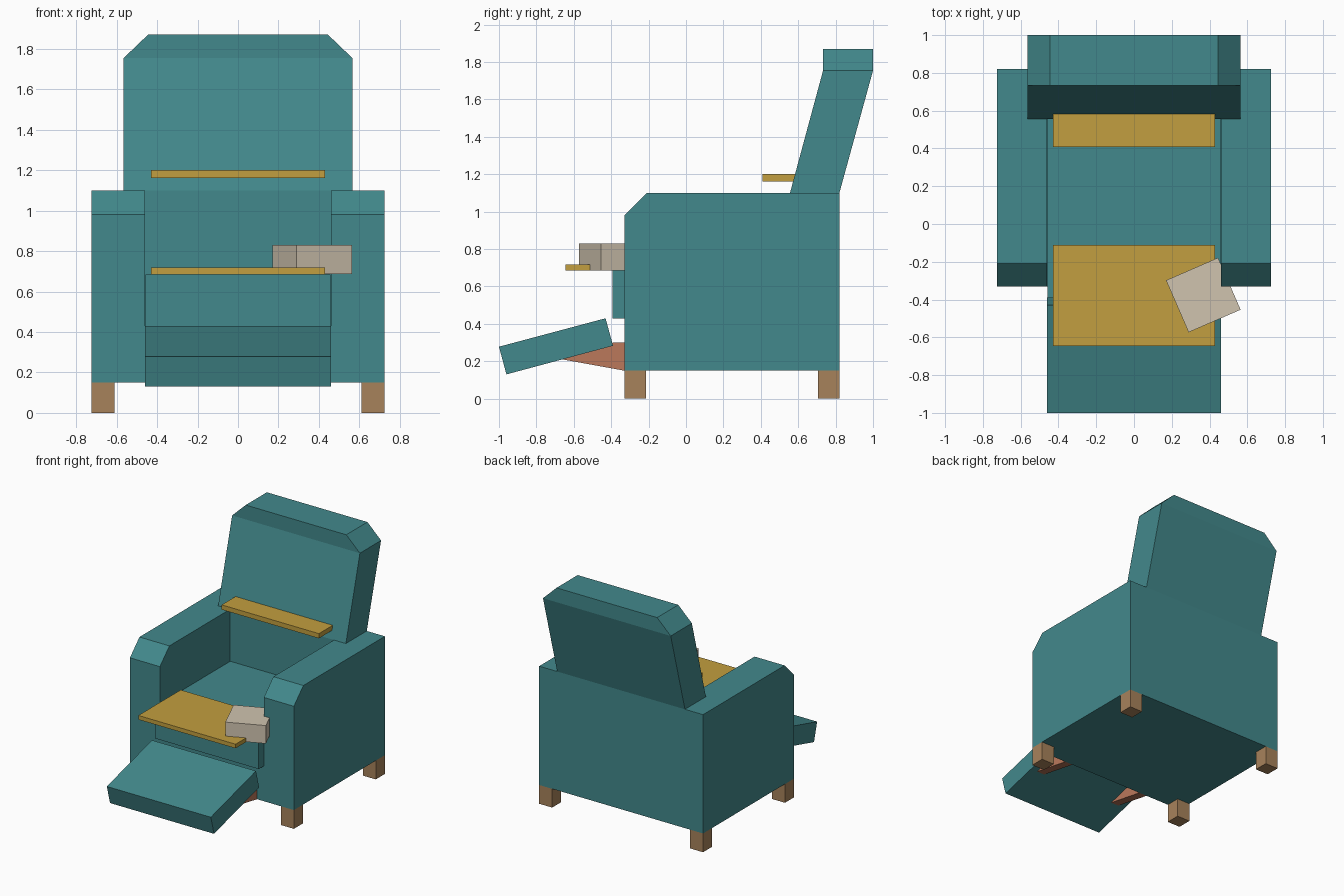
import bpy, math
from mathutils import Matrix, Vector

if "Cube" in bpy.data.objects:
    bpy.data.objects.remove(bpy.data.objects["Cube"], do_unlink=True)


def material(name, color):
    m = bpy.data.materials.new(name)
    m.use_nodes = True
    m.diffuse_color = (*color, 1)
    for n in m.node_tree.nodes:
        if n.type == 'BSDF_PRINCIPLED':
            n.inputs["Base Color"].default_value = (*color, 1)
    return m


teal = material("teal_fabric", (0.055, 0.25, 0.262))
gold = material("gold_board", (0.54, 0.345, 0.05))
wood = material("leg_wood", (0.39, 0.225, 0.105))
rust = material("rust_wood", (0.50, 0.19, 0.105))
beige = material("beige_paper", (0.63, 0.55, 0.43))


def prism(name, profile, x0, x1, mat):
    """Extrude a (y, z) outline along x."""
    n = len(profile)
    verts = [(x, y, z) for x in (x0, x1) for y, z in profile]
    faces = [tuple(range(n))[::-1], tuple(range(n, 2 * n))]
    faces += [(i, (i + 1) % n, n + (i + 1) % n, n + i) for i in range(n)]
    me = bpy.data.meshes.new(name)
    me.from_pydata(verts, [], faces)
    me.materials.append(mat)
    ob = bpy.data.objects.new(name, me)
    bpy.context.scene.collection.objects.link(ob)
    return ob


def box(name, x0, x1, y0, y1, z0, z1, mat):
    return prism(name, [(y0, z0), (y1, z0), (y1, z1), (y0, z1)], x0, x1, mat)


# Arms, legs and footrest brackets, one set per side
arm = [(-0.33, 0.15), (0.82, 0.15), (0.82, 1.1), (-0.21, 1.1), (-0.33, 0.98)]
bracket = [(-0.66, 0.21), (-0.33, 0.15), (-0.33, 0.30), (-0.39, 0.30)]
for side, s in (("left", 1), ("right", -1)):
    def span(a, b):
        return sorted((s * a, s * b))
    prism(side + "_arm", arm, *span(0.46, 0.725), teal)
    prism(side + "_footrest_bracket", bracket, *span(0.33, 0.40), rust)
    box(side + "_front_leg", *span(0.61, 0.725), -0.33, -0.215, 0, 0.15, wood)
    box(side + "_back_leg", *span(0.61, 0.725), 0.705, 0.82, 0, 0.15, wood)

# Body between the arms
box("base", -0.46, 0.46, -0.33, 0.82, 0.15, 0.43, teal)
box("seat", -0.458, 0.458, -0.392, 0.556, 0.43, 0.685, teal)
box("lower_back", -0.46, 0.46, 0.556, 0.82, 0.43, 1.1, teal)

# Leaning backrest with an upright head section whose corners are cut
prism("backrest", [(0.556, 1.1), (0.82, 1.1), (1.0, 1.755), (0.733, 1.755)],
      -0.565, 0.565, teal)
head = prism("headrest", [(0.733, 1.755), (1.0, 1.755), (1.0, 1.87), (0.733, 1.87)],
             -0.565, 0.565, teal)
for v in head.data.vertices:
    if v.co.z > 1.8:
        v.co.x *= 0.445 / 0.565

# Raised footrest
prism("footrest", [(-0.96, 0.13), (-0.39, 0.283), (-0.43, 0.43), (-1.0, 0.278)],
      -0.46, 0.46, teal)

# Boards and the turned box on the seat
box("seat_board", -0.43, 0.43, -0.645, -0.11, 0.685, 0.718, gold)
box("back_board", -0.43, 0.43, 0.408, 0.585, 1.162, 1.2, gold)
parcel = box("small_box", -0.15, 0.15, -0.15, 0.15, 0.686, 0.83, beige)
parcel.data.transform(Matrix.Translation(Vector((0.367, -0.376, 0)))
                      @ Matrix.Rotation(math.radians(23.5), 4, 'Z'))
